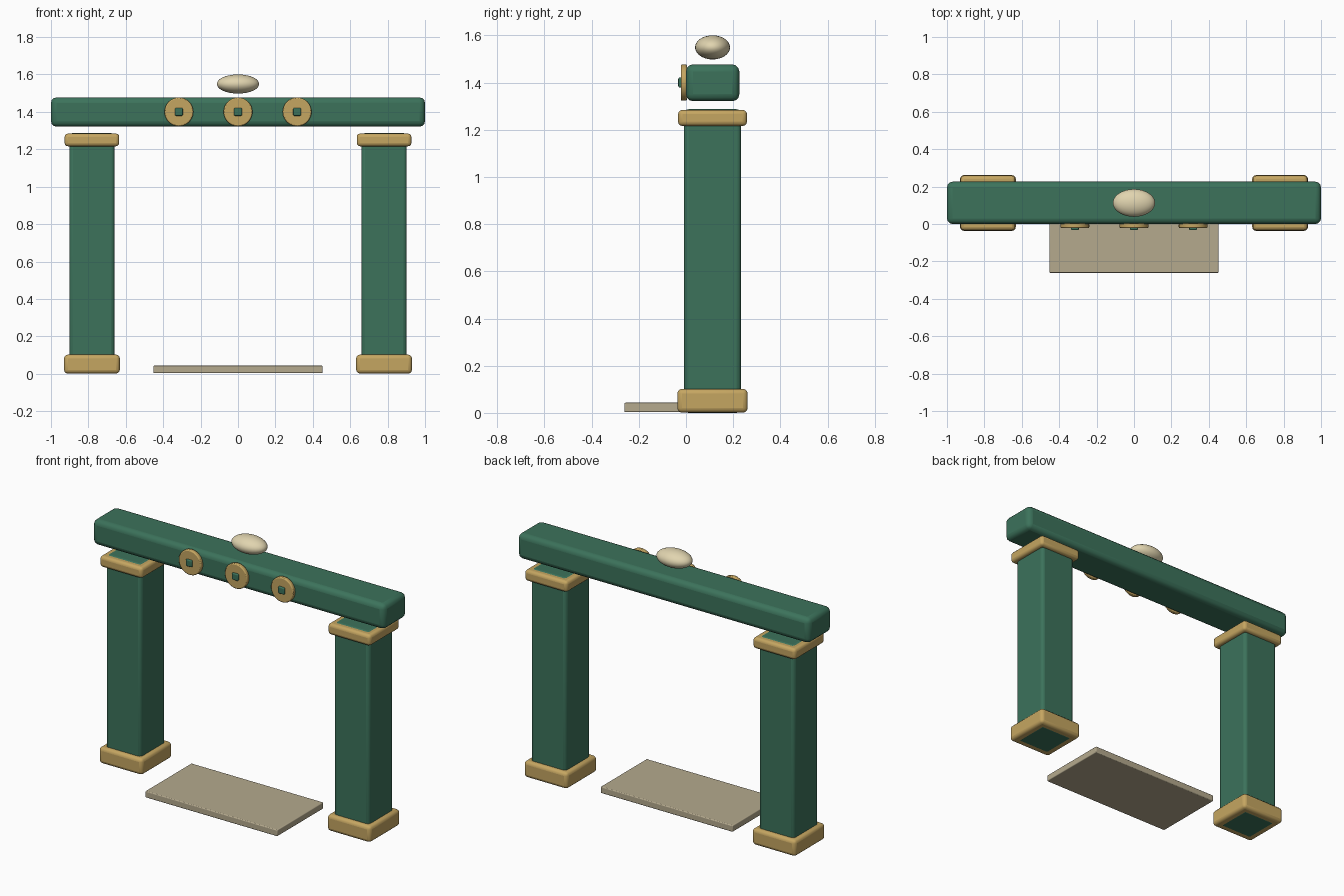
import bpy
import math

if "Cube" in bpy.data.objects:
    bpy.data.objects.remove(bpy.data.objects["Cube"])


def material(name, rgb):
    m = bpy.data.materials.new(name)
    m.diffuse_color = (*rgb, 1)
    m.use_nodes = True
    m.node_tree.nodes["Principled BSDF"].inputs["Base Color"].default_value = m.diffuse_color
    return m


GREEN = material("green", (0.045, 0.17, 0.105))
GOLD = material("gold", (0.56, 0.38, 0.12))
CREAM = material("cream", (0.75, 0.66, 0.43))
STONE = material("stone", (0.46, 0.40, 0.27))
MID_Y = 0.1125


def finish(name, mat, bevel=0, segments=3):
    ob = bpy.context.object
    ob.name = name
    ob.data.materials.append(mat)
    bpy.ops.object.transform_apply(location=False, rotation=True, scale=True)
    if bevel:
        mod = ob.modifiers.new("soft_edges", "BEVEL")
        mod.width = bevel
        mod.segments = segments
        mod.limit_method = "ANGLE"
    bpy.ops.object.shade_smooth_by_angle(angle=math.radians(40))
    return ob


def box(name, x, y, z, mat, bevel):
    """Rounded box from (min, max) pairs."""
    ranges = (x, y, z)
    bpy.ops.mesh.primitive_cube_add(size=1, location=[(a + b) / 2 for a, b in ranges])
    bpy.context.object.scale = [b - a for a, b in ranges]
    return finish(name, mat, bevel)


def square(name, x, half, z, mat, bevel):
    """Rounded square block centred on a pillar axis."""
    return box(name, (x - half, x + half), (MID_Y - half, MID_Y + half), z, mat, bevel)


# Pillars with base and cap collars
for side, sx in (("left", -1), ("right", 1)):
    x = sx * 0.781
    square(side + "_pillar", x, 0.121, (0.0, 1.287), GREEN, 0.02)
    square(side + "_base", x, 0.149, (0.001, 0.102), GOLD, 0.02)
    square(side + "_cap", x, 0.146, (1.216, 1.284), GOLD, 0.018)

# Lintel beam
box("beam", (-1, 1), (0.0, 0.226), (1.321, 1.477), GREEN, 0.03)

# Medallions with square studs on the beam front
for i, x in enumerate((-0.316, 0, 0.316)):
    bpy.ops.mesh.primitive_cylinder_add(vertices=48, radius=0.077, depth=0.026,
                                        location=(x, -0.009, 1.4),
                                        rotation=(math.pi / 2, 0, 0))
    finish(f"medallion_{i}", GOLD, 0.006, 2)
    box(f"stud_{i}", (x - 0.021, x + 0.021), (-0.033, -0.003), (1.379, 1.421), GREEN, 0.006)

# Oval ornament floating above the beam
bpy.ops.mesh.primitive_uv_sphere_add(segments=32, ring_count=20, radius=1,
                                     location=(0, MID_Y, 1.549))
bpy.context.object.scale = (0.113, 0.074, 0.051)
finish("oval_ornament", CREAM)

# Threshold slab
box("threshold", (-0.452, 0.452), (-0.2615, 0.19), (0.003, 0.043), STONE, 0.005)
